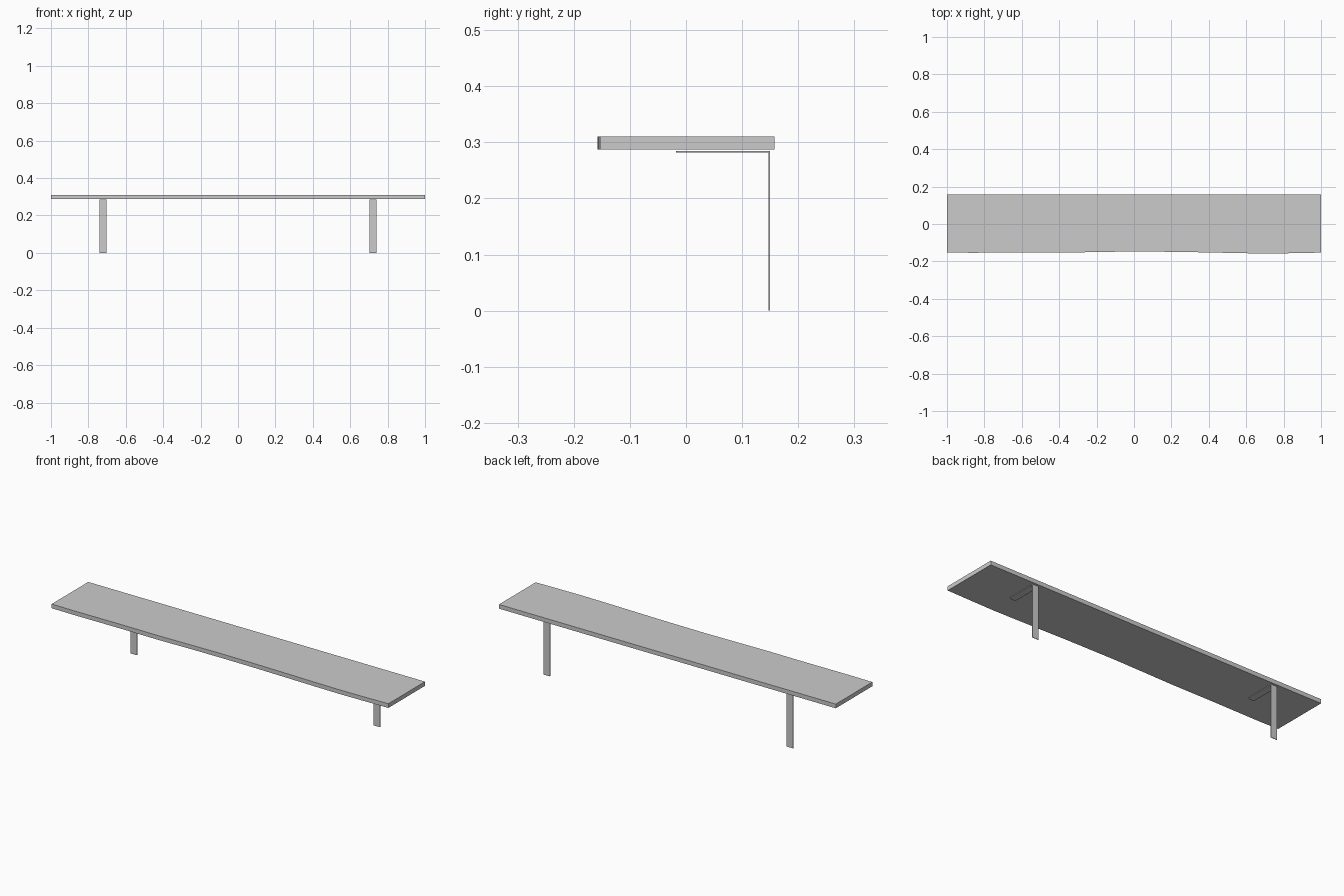
import bpy, bmesh, math

if "Cube" in bpy.data.objects:
    bpy.data.objects.remove(bpy.data.objects["Cube"])


def prism(name, outline, place, offset):
    """Extrude a 2D outline; place maps (a, b) to 3D, offset is the thickness vector."""
    bm = bmesh.new()
    face = bm.faces.new([bm.verts.new(place(a, b)) for a, b in outline])
    ext = bmesh.ops.extrude_face_region(bm, geom=[face])
    verts = [g for g in ext["geom"] if isinstance(g, bmesh.types.BMVert)]
    bmesh.ops.translate(bm, verts=verts, vec=offset)
    bmesh.ops.recalc_face_normals(bm, faces=bm.faces)
    mesh = bpy.data.meshes.new(name)
    bm.to_mesh(mesh)
    bm.free()
    obj = bpy.data.objects.new(name, mesh)
    bpy.context.collection.objects.link(obj)
    return obj


# Shelf board with a gently wavy front edge
front = [(-1, -0.152), (-0.87, -0.154), (-0.6, -0.152), (-0.37, -0.153),
         (-0.15, -0.149), (0, -0.147), (0.24, -0.149), (0.44, -0.153),
         (0.58, -0.156), (0.72, -0.158), (0.85, -0.156), (1, -0.153)]
prism("shelf_board", front + [(1, 0.158), (-1, 0.158)],
      lambda x, y: (x, y, 0.2875), (0, 0, 0.0225))

# Bent flat steel brackets: tall wall plate plus short arm with rounded tip
HALF, T = 0.019, 0.003
WALL_Y, TOP_Z, TIP_Y, R = 0.150, 0.2845, -0.018, 0.012
for side, cx in (("left", -0.722), ("right", 0.722)):
    prism(side + "_bracket_upright",
          [(-HALF, 0), (HALF, 0), (HALF, TOP_Z), (-HALF, TOP_Z)],
          lambda a, z: (cx + a, WALL_Y - T, z), (0, T, 0))

    tip = []
    for sx, start in ((-1, 180), (1, 270)):
        for i in range(7):
            t = math.radians(start + 15 * i)
            tip.append((sx * (HALF - R) + R * math.cos(t), TIP_Y + R + R * math.sin(t)))
    prism(side + "_bracket_arm",
          tip + [(HALF, WALL_Y - T), (-HALF, WALL_Y - T)],
          lambda a, y: (cx + a, y, TOP_Z - T), (0, 0, T))
